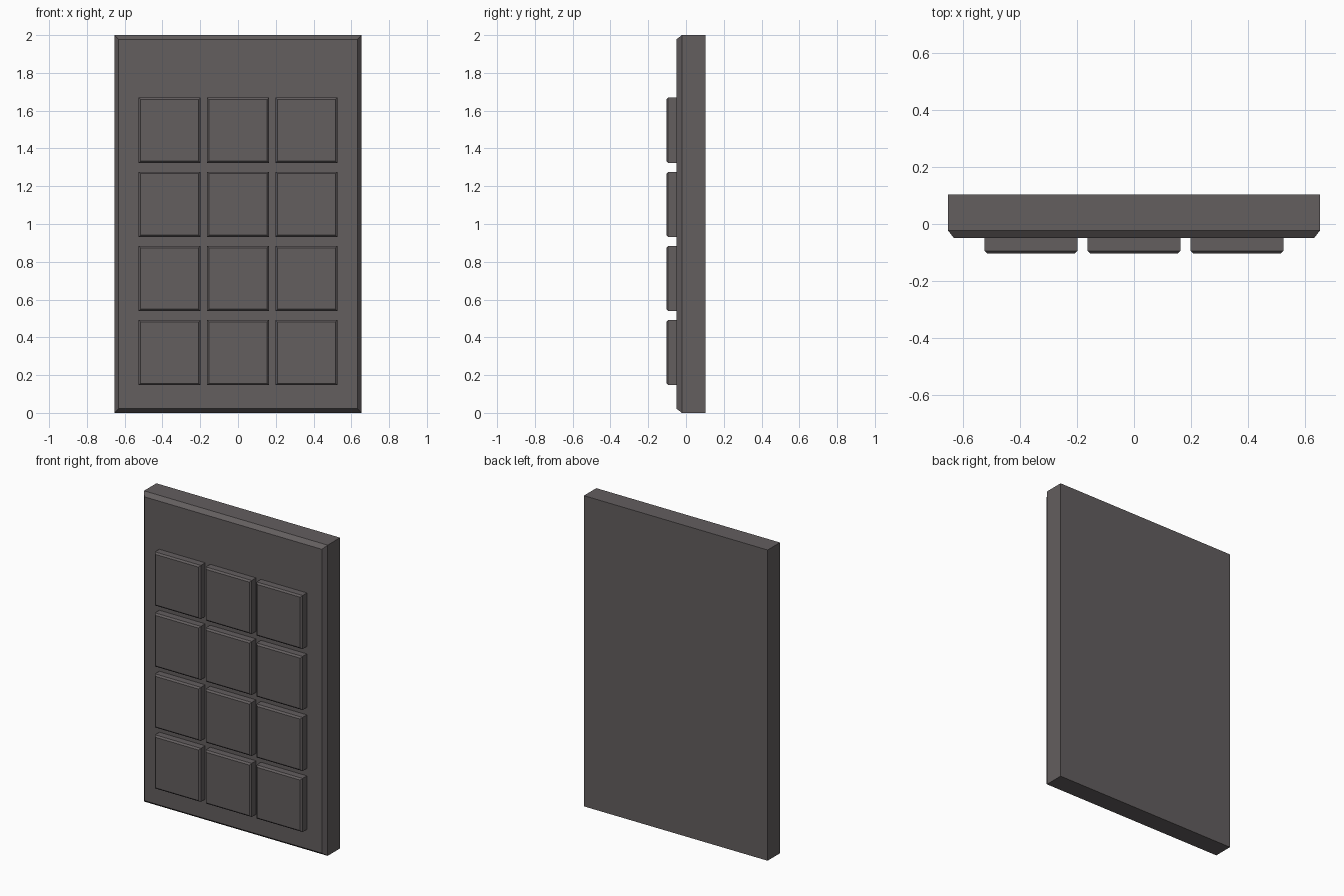
import bpy
import bmesh

if "Cube" in bpy.data.objects:
    bpy.data.objects.remove(bpy.data.objects["Cube"])

dark = bpy.data.materials.new("dark_grey")
dark.diffuse_color = (0.125, 0.112, 0.114, 1)
dark.use_nodes = True
dark.node_tree.nodes["Principled BSDF"].inputs["Base Color"].default_value = dark.diffuse_color


def chamfered_slab(name, cx, cz, width, height, y_back, y_edge, y_front, inset):
    """Rectangular slab facing -y whose front rim is chamfered."""
    bm = bmesh.new()
    rings = []
    for y, d in ((y_back, 0), (y_edge, 0), (y_front, inset)):
        w, h = width / 2 - d, height / 2 - d
        rings.append([bm.verts.new((cx + sx * w, y, cz + sz * h))
                      for sx, sz in ((-1, -1), (1, -1), (1, 1), (-1, 1))])
    for a, b in zip(rings, rings[1:]):
        for i in range(4):
            j = (i + 1) % 4
            bm.faces.new((a[i], a[j], b[j], b[i]))
    bm.faces.new(rings[0])
    bm.faces.new(rings[-1])
    bmesh.ops.recalc_face_normals(bm, faces=bm.faces)
    mesh = bpy.data.meshes.new(name)
    bm.to_mesh(mesh)
    bm.free()
    mesh.materials.append(dark)
    obj = bpy.data.objects.new(name, mesh)
    bpy.context.collection.objects.link(obj)
    return obj


# Backing plate
chamfered_slab("panel", 0, 1.0, 1.308, 2.0, 0.104, -0.022, -0.05, 0.022)

# Keys: four rows of three, seated on the panel face
for row in range(4):
    for col in range(3):
        chamfered_slab(f"key_row{row + 1}_col{col + 1}",
                       (col - 1) * 0.362, 0.319 + row * 0.3925,
                       0.327, 0.345, -0.049, -0.094, -0.104, 0.01)
